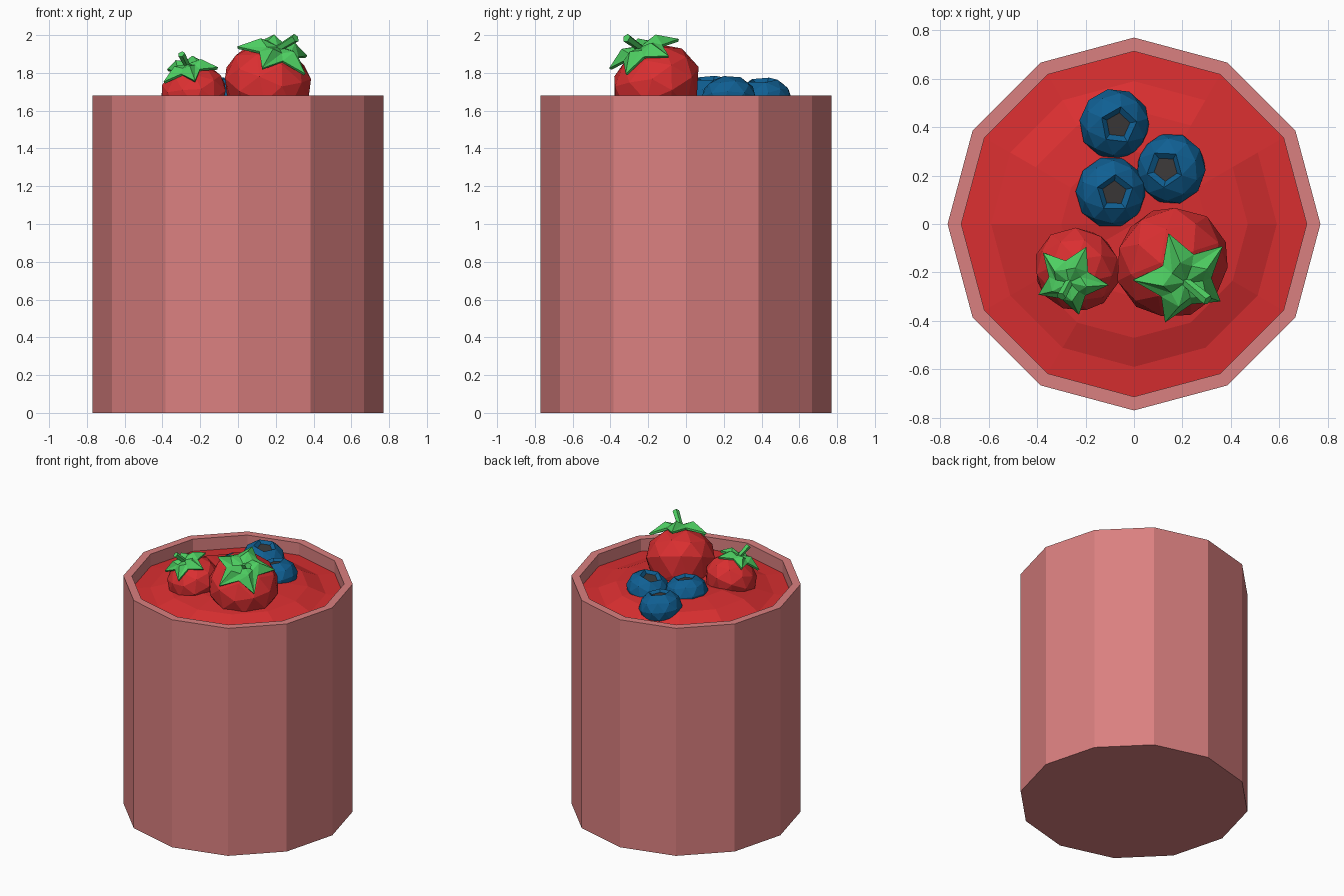
import bpy, bmesh
from math import sin, cos, pi, radians
from mathutils import Vector, Matrix

if "Cube" in bpy.data.objects:
    bpy.data.objects.remove(bpy.data.objects["Cube"])


def material(name, rgb):
    m = bpy.data.materials.new(name)
    m.diffuse_color = (*rgb, 1)
    m.use_nodes = True
    m.node_tree.nodes["Principled BSDF"].inputs["Base Color"].default_value = m.diffuse_color
    return m


PINK = material("pink cup", (0.70, 0.215, 0.215))
RED = material("berry red", (0.70, 0.028, 0.030))
GREEN = material("leaf green", (0.075, 0.62, 0.12))
BLUE = material("blueberry blue", (0.005, 0.115, 0.29))
GREY = material("dark grey", (0.045, 0.042, 0.042))


def finish(name, bm, *mats):
    bmesh.ops.recalc_face_normals(bm, faces=bm.faces)
    me = bpy.data.meshes.new(name)
    bm.to_mesh(me)
    bm.free()
    for m in mats:
        me.materials.append(m)
    ob = bpy.data.objects.new(name, me)
    bpy.context.collection.objects.link(ob)
    return ob


def ring(bm, r, z, n=12):
    return [bm.verts.new((r * cos(2 * pi * i / n), r * sin(2 * pi * i / n), z)) for i in range(n)]


def bridge(bm, a, b):
    n = len(a)
    for i in range(n):
        j = (i + 1) % n
        bm.faces.new((a[i], a[j], b[j], b[i]))


# Cup: twelve-sided with a thin rim and an inner wall
bm = bmesh.new()
rings = [ring(bm, r, z) for r, z in ((0.77, 0), (0.77, 1.68), (0.713, 1.68), (0.713, 1.5))]
for a, b in zip(rings, rings[1:]):
    bridge(bm, a, b)
bm.faces.new(rings[0])
bm.faces.new(rings[-1])
finish("cup", bm, PINK)

# Smoothie: low swirled mound whose ridge climbs around the cup
bm = bmesh.new()
rings = [ring(bm, r, z) for r, z in ((0.713, 1.59), (0.59, 1.60), (0.47, 1.635), (0.30, 1.655))]
for k in (2, 3):
    for i, v in enumerate(rings[k]):
        v.co.z += 0.03 * (((i + 5) % 12) / 11)
for a, b in zip(rings, rings[1:]):
    bridge(bm, a, b)
top = bm.verts.new((0, 0, 1.66))
for i in range(12):
    bm.faces.new((rings[-1][i], rings[-1][(i + 1) % 12], top))
finish("smoothie", bm, RED)


def strawberry(name, centre, axis, r, phase, stem_tip, stem_r):
    c = Vector(centre)
    frame = Matrix.Translation(c) @ Vector((0, 0, 1)).rotation_difference(Vector(axis)).to_matrix().to_4x4()
    # Body: faceted ball with flat shoulders and a tapered tip
    bm = bmesh.new()
    bmesh.ops.create_icosphere(bm, subdivisions=2, radius=1)
    for v in bm.verts:
        z = v.co.z
        s = 1 if z > 0 else 1 + 0.3 * z
        v.co = Vector((v.co.x * s * r, v.co.y * s * r, r * z * (0.88 if z > 0 else 1.2)))
    bm.transform(frame)
    finish(name + "_body", bm, RED)
    # Leaf cap: five-pointed star, ridged and drooping
    bm = bmesh.new()
    mid = bm.verts.new((0, 0, 0.90 * r))
    inner, outer = [], []
    for i in range(10):
        a = radians(phase + 36 * i)
        ro, zo = (0.86, 0.66) if i % 2 == 0 else (0.47, 0.80)
        ri, zi = (0.42, 0.99) if i % 2 == 0 else (0.30, 0.90)
        inner.append(bm.verts.new((ri * r * cos(a), ri * r * sin(a), zi * r)))
        outer.append(bm.verts.new((ro * r * cos(a), ro * r * sin(a), zo * r)))
    for i in range(10):
        j = (i + 1) % 10
        bm.faces.new((mid, inner[i], inner[j]))
        bm.faces.new((inner[i], outer[i], inner[j]))
        bm.faces.new((outer[i], outer[j], inner[j]))
    bm.transform(frame)
    cap = finish(name + "_leaves", bm, GREEN)
    mod = cap.modifiers.new("thickness", "SOLIDIFY")
    mod.thickness = 0.015
    mod.offset = 0
    # Stem: five-sided, flared toward the cut end
    base, tip = frame @ Vector((0, 0, 0.88 * r)), Vector(stem_tip)
    d = tip - base
    bm = bmesh.new()
    bmesh.ops.create_cone(bm, cap_ends=True, segments=5, radius1=stem_r * 0.8,
                          radius2=stem_r, depth=d.length)
    bm.transform(Matrix.Translation((base + tip) / 2) @ d.to_track_quat("Z", "Y").to_matrix().to_4x4())
    finish(name + "_stem", bm, GREEN)


strawberry("large_strawberry", (0.155, -0.155, 1.74), (0.26, -0.38, 0.88), 0.24, 109,
           (0.305, -0.315, 1.985), 0.024)
strawberry("small_strawberry", (-0.235, -0.185, 1.69), (-0.2, -0.33, 0.92), 0.18, -8,
           (-0.30, -0.30, 1.90), 0.02)


# Blueberries: squashed ball with a sunken five-sided crown
def blueberry(name, loc, tilt_x, tilt_y, spin):
    bm = bmesh.new()
    bmesh.ops.create_icosphere(bm, subdivisions=2, radius=0.148)
    bm.verts.ensure_lookup_table()
    pole = max(bm.verts, key=lambda v: v.co.z)
    rim = bmesh.ops.dissolve_verts(bm, verts=[pole])
    crown = max(bm.faces, key=lambda f: f.calc_center_median().z)
    bmesh.ops.inset_region(bm, faces=[crown], thickness=0.026, depth=-0.022)
    crown.material_index = 1
    bm.transform(Matrix.Translation(loc) @ Matrix.Rotation(tilt_y, 4, "Y") @ Matrix.Rotation(tilt_x, 4, "X")
                 @ Matrix.Rotation(spin, 4, "Z") @ Matrix.Diagonal((1, 1, 0.82, 1)))
    finish(name, bm, BLUE, GREY)


blueberry("blueberry_back", (-0.08, 0.412, 1.66), 0.05, 0.16, 0.2)
blueberry("blueberry_right", (0.152, 0.228, 1.665), 0.0, -0.25, 0.9)
blueberry("blueberry_middle", (-0.095, 0.132, 1.67), 0.05, 0.16, 0.3)
